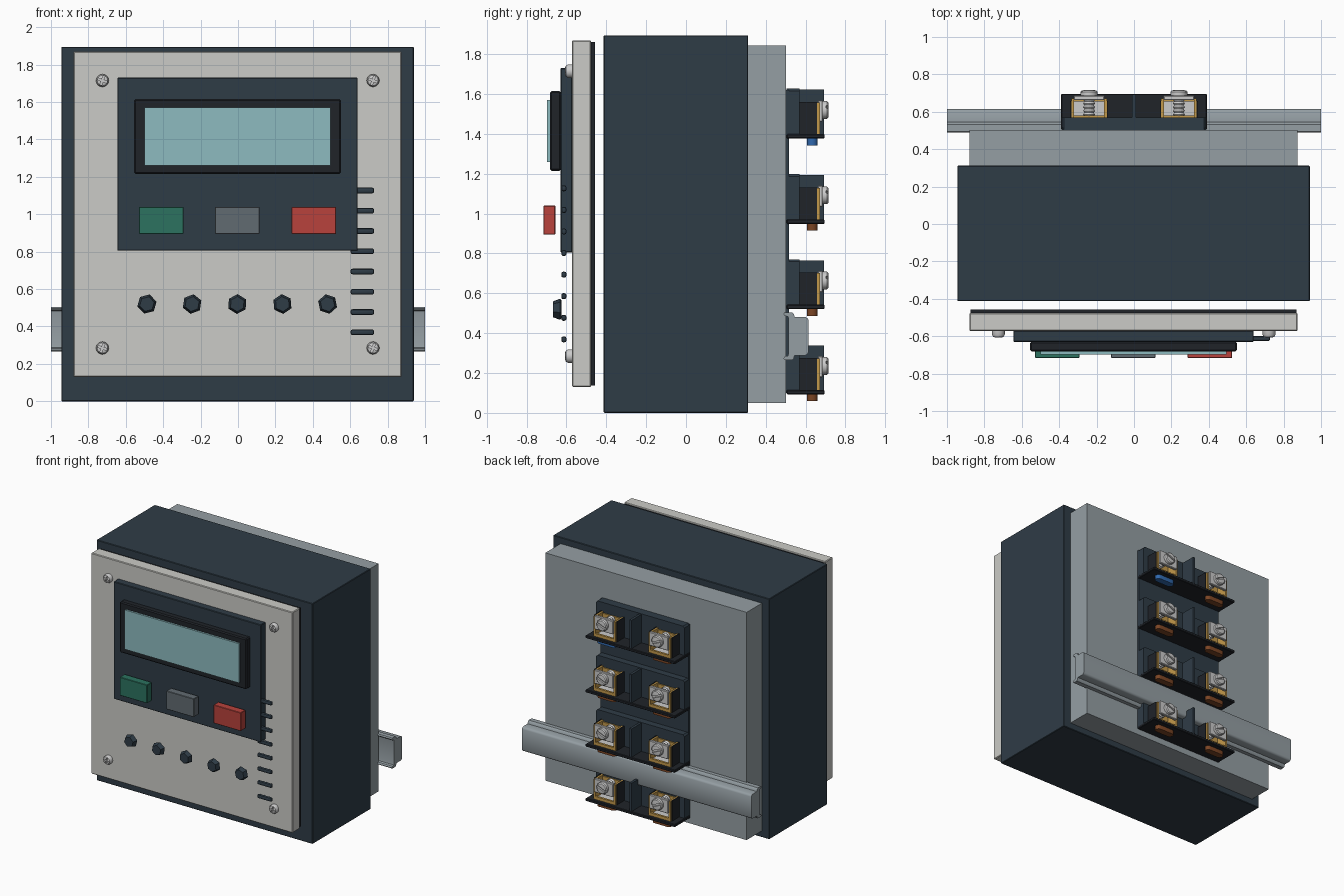
import bpy, bmesh, math
from mathutils import Matrix

if "Cube" in bpy.data.objects:
    bpy.data.objects.remove(bpy.data.objects["Cube"])


def mat(name, r, g, b):
    m = bpy.data.materials.new(name)
    m.diffuse_color = (r, g, b, 1)
    m.use_nodes = True
    m.node_tree.nodes["Principled BSDF"].inputs["Base Color"].default_value = m.diffuse_color
    return m


NAVY = mat("navy", .028, .045, .062)
BLACK = mat("black", .014, .017, .022)
CREAM = mat("cream", .6, .6, .57)
GREY = mat("grey", .3, .345, .37)
STEEL = mat("steel", .52, .54, .54)
GLASS = mat("glass", .27, .5, .53)
GREEN = mat("green", .025, .17, .115)
RED = mat("red", .48, .055, .045)
MID = mat("mid_grey", .12, .145, .165)
BRASS = mat("brass", .55, .32, .07)
BROWN = mat("brown", .2, .06, .018)
BLUE = mat("blue", .03, .14, .42)


def add(name, mesh, m, smooth=False):
    ob = bpy.data.objects.new(name, mesh)
    bpy.context.collection.objects.link(ob)
    if m and not mesh.materials:
        mesh.materials.append(m)
    if smooth:
        mesh.shade_smooth()
        mesh.set_sharp_from_angle(angle=math.radians(35))
    return ob


def box(name, x, y, z, m, bevel=0, segs=1, axis=None):
    """Box from ranges; bevels all edges or only those along one axis."""
    bm = bmesh.new()
    bmesh.ops.create_cube(bm, size=1)
    for v in bm.verts:
        v.co = [(a + b) / 2 + c * (b - a) for (a, b), c in zip((x, y, z), v.co)]
    if bevel:
        edges = [e for e in bm.edges if axis is None or
                 abs((e.verts[0].co - e.verts[1].co).normalized()[axis]) > .9]
        bmesh.ops.bevel(bm, geom=edges, offset=bevel, segments=segs,
                        profile=.5, affect='EDGES')
    me = bpy.data.meshes.new(name)
    bm.to_mesh(me)
    bm.free()
    return add(name, me, m, segs > 1)


def lathe(name, profile, sides, m, smooth=True, turn=0.0):
    """Turned part along +y from (radius, y) points, capped at both ends."""
    bm = bmesh.new()
    rings = []
    for r, y in profile:
        rings.append([bm.verts.new((r * math.cos(turn + 2 * math.pi * i / sides), y,
                                    r * math.sin(turn + 2 * math.pi * i / sides)))
                      for i in range(sides)])
    for a, b in zip(rings, rings[1:]):
        for i in range(sides):
            j = (i + 1) % sides
            bm.faces.new((a[i], a[j], b[j], b[i]))
    bm.faces.new(rings[0])
    bm.faces.new(rings[-1])
    bmesh.ops.recalc_face_normals(bm, faces=bm.faces)
    me = bpy.data.meshes.new(name)
    bm.to_mesh(me)
    bm.free()
    return add(name, me, m, smooth)


def cut_slots(ob, cutters):
    """Cut the slots into a screw head and return the finished mesh."""
    for c in cutters:
        mod = ob.modifiers.new("slot", 'BOOLEAN')
        mod.object, mod.operation, mod.solver = c, 'DIFFERENCE', 'EXACT'
        c.hide_render = True
    deps = bpy.context.evaluated_depsgraph_get()
    me = bpy.data.meshes.new_from_object(ob.evaluated_get(deps))
    for o in [ob] + cutters:
        bpy.data.objects.remove(o)
    return me


# Enclosure
box("main_housing", (-.945, .94), (-.413, .312), (0, 1.895), NAVY, .004)
box("rear_cover", (-.88, .875), (.31, .502), (.05, 1.845), GREY)
box("front_gasket", (-.873, .868), (-.478, -.457), (.138, 1.862), BLACK)
box("front_bezel", (-.88, .875), (-.572, -.476), (.13, 1.87), CREAM, .005)

# Control panel and display
box("control_panel", (-.645, .64), (-.63, -.57), (.805, 1.73), NAVY, .004)
box("display_frame", (-.555, .55), (-.682, -.628), (1.215, 1.615), BLACK, .008)
box("display_glass", (-.5, .495), (-.697, -.68), (1.26, 1.57), GLASS)
for name, x0, m in (("green_button", -.53, GREEN), ("grey_button", -.123, MID),
                    ("red_button", .287, RED)):
    box(name, (x0, x0 + .238), (-.716, -.656), (.895, 1.04), m, .003)

# Indicator knobs
for i in range(5):
    k = lathe(f"indicator_knob_{i+1}", [(.04, -.667), (.053, -.632), (.046, -.626)],
              6, NAVY, False, .25 + i * .12)
    k.location = (-.487 + .2415 * i, 0, .52)

# Vent bars
for i in range(8):
    box(f"vent_bar_{i+1}", (.602, .728), (-.626, -.6),
        (.354 + .1083 * i, .384 + .1083 * i), NAVY, .01, 2)

# Face screws with cross slots
head = lathe("face_screw", [(.018, -.037), (.028, -.033), (.034, -.022), (.034, .004)], 20, STEEL)
cross = [box("cutter", (-.025, .025), (-.06, -.024), (-.005, .005), STEEL),
         box("cutter", (-.005, .005), (-.06, -.024), (-.025, .025), STEEL)]
face_mesh = cut_slots(head, cross)
for i, (x, z) in enumerate([(-.725, .285), (.722, .285), (-.725, 1.715), (.722, 1.715)]):
    s = add(f"face_screw_{i+1}", face_mesh, STEEL)
    s.matrix_world = Matrix.Translation((x, -.57, z)) @ Matrix.Rotation(.35, 4, 'Y')

# Mounting rail: half profile (y, height from centre) mirrored and extruded
half = [(.615, .08), (.61, .09), (.6, .096), (.545, .096), (.541, .112), (.532, .12),
        (.495, .12), (.488, .112), (.495, .102), (.512, .098), (.515, .085)]
prof = half + [(y, -h) for y, h in reversed(half)]
bm = bmesh.new()
face = bm.faces.new([bm.verts.new((-1, y, .385 + h)) for y, h in prof])
ext = bmesh.ops.extrude_face_region(bm, geom=[face])
bmesh.ops.translate(bm, vec=(2, 0, 0),
                    verts=[g for g in ext["geom"] if isinstance(g, bmesh.types.BMVert)])
bmesh.ops.recalc_face_normals(bm, faces=bm.faces)
rail = bpy.data.meshes.new("mounting_rail")
bm.to_mesh(rail)
bm.free()
add("mounting_rail", rail, GREY, True)

# Terminal screw with single slot and threaded shank
head = lathe("terminal_screw", [(.045, 0), (.045, .022), (.038, .029), (.025, .031)], 20, STEEL)
term_mesh = cut_slots(head, [box("cutter", (-.06, .06), (.018, .06), (-.007, .007), STEEL)])
threads = [(.032 if i % 2 else .025, -.11 + .01 * i) for i in range(12)]
shank = lathe("shank", threads, 16, STEEL, False)
shank_mesh = shank.data
bpy.data.objects.remove(shank)

# Terminal strip: four rows of two clamps
box("terminal_backing", (-.385, .385), (.5, .517), (.1, 1.62), NAVY)
for r in range(4):
    b = .093 + .428 * r
    box(f"terminal_block_{r+1}", (-.385, .385), (.505, .57), (b + .01, b + .25), NAVY, .012, 1, 1)
    box(f"terminal_shelf_{r+1}", (-.39, .39), (.505, .696), (b, b + .022), BLACK, .004)
    box(f"terminal_divider_{r+1}", (-.01, .01), (.54, .692), (b + .01, b + .245), NAVY)
    for side in (-1, 1):
        c = .24 * side
        tag = f"{r+1}_{'left' if side < 0 else 'right'}"
        # brass cage with dark cheeks
        for s in (-1, 1):
            a = sorted((c + s * .08, c + s * .095))
            k = sorted((c + s * .095, c + s * .101))
            box(f"cage_wall_{tag}_{s}", a, (.568, .672), (b + .02, b + .18), BRASS)
            box(f"cage_cheek_{tag}_{s}", k, (.568, .658), (b + .015, b + .183), BLACK)
        box(f"cage_back_{tag}", (c - .09, c + .09), (.568, .58), (b + .02, b + .17), BRASS)
        box(f"cage_lip_{tag}", (c - .09, c + .09), (.655, .672), (b + .02, b + .045), BRASS)
        box(f"cage_floor_{tag}", (c - .08, c + .08), (.575, .66), (b + .02, b + .035), STEEL)
        # clamp plate and screw
        box(f"clamp_plate_{tag}", (c - .082, c + .082), (.662, .686), (b + .085, b + .192), STEEL, .004)
        for name, me in (("terminal_screw", term_mesh), ("screw_shank", shank_mesh)):
            o = add(f"{name}_{tag}", me, STEEL)
            o.matrix_world = (Matrix.Translation((c, .685, b + .143)) @
                              Matrix.Rotation(-.4 * side, 4, 'Y'))
        # wire entry under the shelf
        m = BLUE if (r == 3 and side > 0) else BROWN
        box(f"wire_entry_{tag}", (c - .08, c + .08), (.608, .66), (b - .034, b + .01),
            m, .025, 4, 2)
